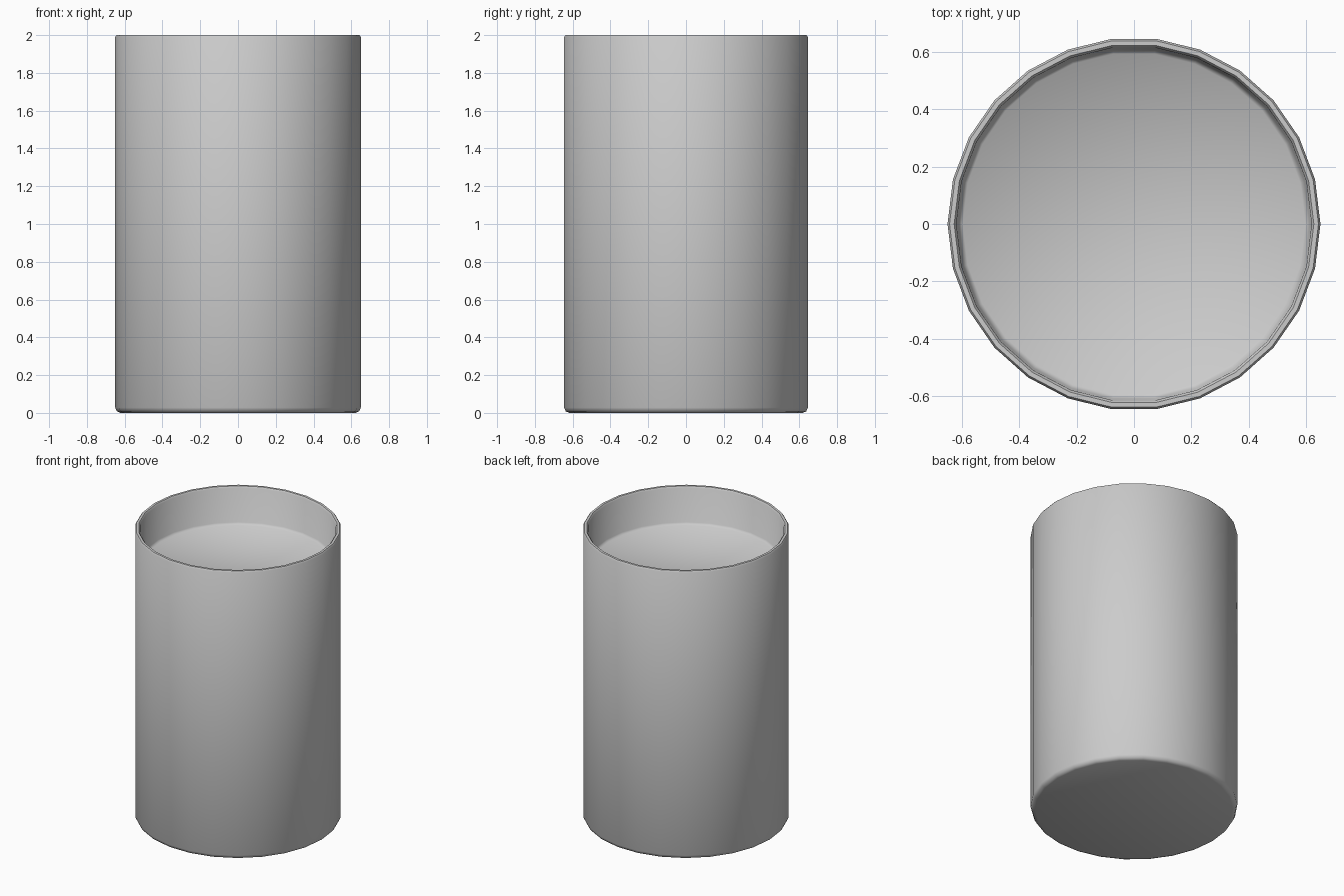
import bpy, bmesh, math

if "Cube" in bpy.data.objects:
    bpy.data.objects.remove(bpy.data.objects["Cube"])

SIDES = 26

def lathe(name, profile):
    """Revolve (radius, z) points into a closed solid of SIDES facets."""
    bm = bmesh.new()
    rings = []
    for r, z in profile:
        rings.append([bm.verts.new((r * math.cos(2 * math.pi * i / SIDES),
                                    r * math.sin(2 * math.pi * i / SIDES), z))
                      for i in range(SIDES)])
    for a, b in zip(rings, rings[1:]):
        for i in range(SIDES):
            j = (i + 1) % SIDES
            bm.faces.new((a[i], a[j], b[j], b[i]))
    bm.faces.new(list(reversed(rings[0])))
    bm.faces.new(rings[-1])
    bmesh.ops.recalc_face_normals(bm, faces=bm.faces)
    mesh = bpy.data.meshes.new(name)
    bm.to_mesh(mesh)
    bm.free()
    ob = bpy.data.objects.new(name, mesh)
    bpy.context.collection.objects.link(ob)
    bpy.context.view_layer.objects.active = ob
    ob.select_set(True)
    bpy.ops.object.shade_smooth_by_angle(angle=math.radians(50))
    return ob

# Tumbler: rounded foot, straight wall, thin rim, recessed floor
lathe("tumbler", [
    (0.622, 0.0), (0.641, 0.008), (0.65, 0.028),   # foot
    (0.65, 1.99), (0.643, 2.0),                    # outer wall and rim
    (0.627, 2.0), (0.619, 1.99),                   # inner lip
    (0.612, 1.755), (0.597, 1.74),                 # inner wall to floor
])
